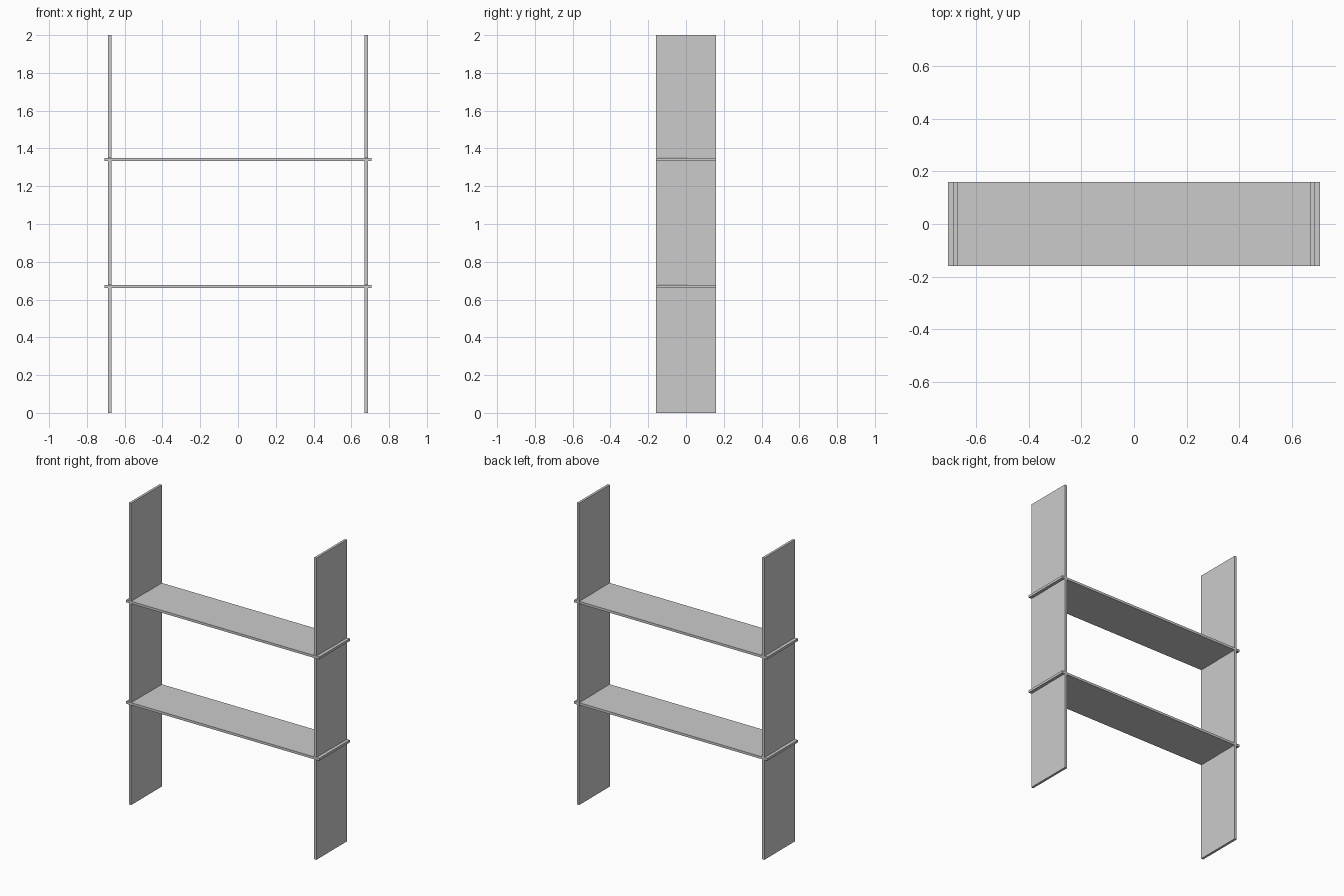
import bpy, bmesh
from mathutils import Vector

if "Cube" in bpy.data.objects:
    bpy.data.objects.remove(bpy.data.objects["Cube"])

HEIGHT, HALF_DEPTH, HALF_WIDTH = 2.0, 0.16, 0.708
THICK = 0.016
PANEL_X = 0.679
SHELF_Z = (0.670, 1.342)
SLOT = THICK / 2 + 0.0008      # half slot height, with slight clearance


def board(name, outline, thickness):
    """Flat board: a closed 3D outline extruded along the given vector."""
    bm = bmesh.new()
    face = bm.faces.new([bm.verts.new(p) for p in outline])
    ext = bmesh.ops.extrude_face_region(bm, geom=[face])
    moved = [v for v in ext["geom"] if isinstance(v, bmesh.types.BMVert)]
    bmesh.ops.translate(bm, verts=moved, vec=Vector(thickness))
    bmesh.ops.recalc_face_normals(bm, faces=bm.faces)
    mesh = bpy.data.meshes.new(name)
    bm.to_mesh(mesh)
    bm.free()
    obj = bpy.data.objects.new(name, mesh)
    bpy.context.collection.objects.link(obj)
    return obj


# Side panels, slotted halfway from the front edge for each shelf
d = HALF_DEPTH
profile = [(-d, HEIGHT), (d, HEIGHT), (d, 0), (-d, 0)]
for z in SHELF_Z:
    profile += [(-d, z - SLOT), (0, z - SLOT), (0, z + SLOT), (-d, z + SLOT)]
for name, x in (("left_panel", -PANEL_X), ("right_panel", PANEL_X)):
    board(name, [(x - THICK / 2, y, z) for y, z in profile], (THICK, 0, 0))

# Shelves, slotted halfway from the back edge for each panel
plan = [(HALF_WIDTH, d), (HALF_WIDTH, -d), (-HALF_WIDTH, -d), (-HALF_WIDTH, d)]
for x in (-PANEL_X, PANEL_X):
    plan += [(x - SLOT, d), (x - SLOT, 0), (x + SLOT, 0), (x + SLOT, d)]
for name, z in zip(("lower_shelf", "upper_shelf"), SHELF_Z):
    board(name, [(x, y, z - THICK / 2) for x, y in plan], (0, 0, THICK))
